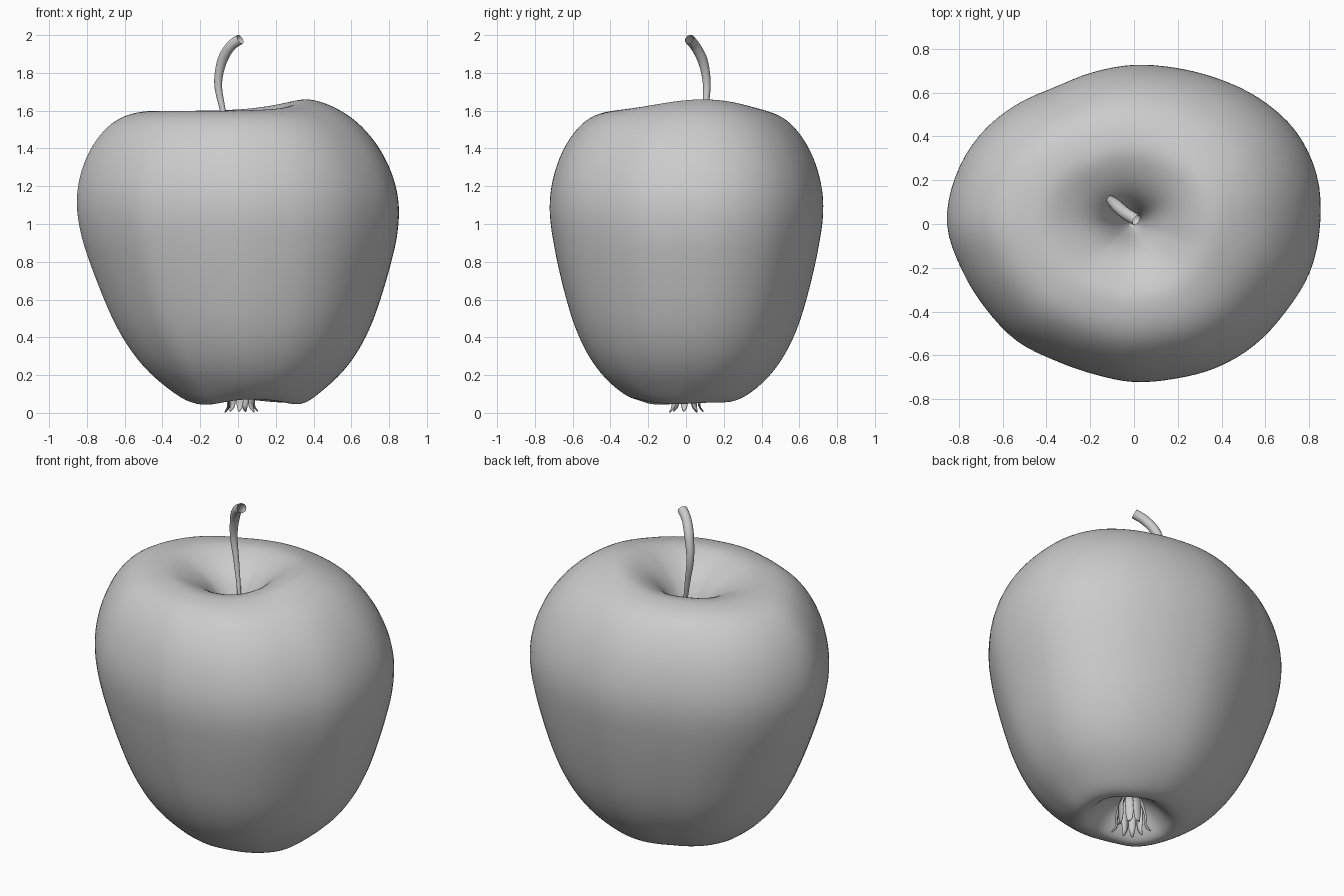
import bpy, bmesh, math, random
from mathutils import Vector

if "Cube" in bpy.data.objects:
    bpy.data.objects.remove(bpy.data.objects["Cube"])

random.seed(4)


def catmull(pts, steps, closed=False):
    """Smooth resampling of a short list of control points."""
    n = len(pts)
    pts = [Vector(p) for p in pts]
    at = (lambda i: pts[i % n]) if closed else (lambda i: pts[max(0, min(n - 1, i))])
    out = []
    for i in range(n if closed else n - 1):
        a, b, c, d = at(i - 1), at(i), at(i + 1), at(i + 2)
        for s in range(steps):
            t = s / steps
            out.append(0.5 * (2 * b + (c - a) * t + (2 * a - 5 * b + 4 * c - d) * t * t
                              + (3 * b - a - 3 * c + d) * t ** 3))
    if not closed:
        out.append(pts[-1])
    return out


def relax(pts, rounds):
    """Even out small wobbles along an open line."""
    for _ in range(rounds):
        pts = [pts[0]] + [(a + 2 * b + c) / 4 for a, b, c in zip(pts, pts[1:], pts[2:])] + [pts[-1]]
    return pts


def bump(a, degrees, sharp):
    """Smooth lobe of height 1 around one direction."""
    return math.exp(sharp * (math.cos(a - math.radians(degrees)) - 1))


def make_object(name, bm):
    bmesh.ops.recalc_face_normals(bm, faces=bm.faces)
    for f in bm.faces:
        f.smooth = True
    me = bpy.data.meshes.new(name)
    bm.to_mesh(me)
    bm.free()
    ob = bpy.data.objects.new(name, me)
    bpy.context.collection.objects.link(ob)
    return ob


def bridge(bm, rings, closed=True):
    for a, b in zip(rings, rings[1:]):
        n = len(a)
        for i in range(n if closed else n - 1):
            j = (i + 1) % n
            bm.faces.new((a[i], a[j], b[j], b[i]))


# Apple body: lobed outline swept along a profile (radius fraction, height)
outline = [.852, .866, .853, .812, .768, .739, .727, .718, .722, .766, .812, .842,
           .852, .812, .778, .755, .72, .71, .722, .732, .758, .782, .802, .835]
radii = [v.x for v in catmull([(r, 0) for r in outline], 4, True)]
profile = [(.015, .21), (.1, .195), (.18, .155), (.25, .105), (.325, .074), (.44, .1),
           (.585, .19), (.705, .31), (.803, .46), (.874, .62), (.933, .78),
           (.978, .93), (1.0, 1.07), (.987, 1.2), (.938, 1.33), (.864, 1.44),
           (.765, 1.53), (.66, 1.58), (.55, 1.602), (.45, 1.605), (.35, 1.58),
           (.25, 1.537), (.165, 1.475), (.1, 1.39), (.05, 1.295), (.012, 1.24)]
bm = bmesh.new()
rings = []
for p in relax(catmull(profile, 5), 5):
    ring = []
    for k, r in enumerate(radii):
        a = 2 * math.pi * k / len(radii)
        f, z = p
        shift = .05 * (1 - z / 1.05)
        # the lower half is a little rounder than the middle
        low = max(0, 1 - z / .9)
        sx, sy = 1 - .03 * low, 1 + .035 * low
        # raised shoulder on the right, fading down the side
        t = max(0, min(1, (p.y - .9) / .65))
        w = t * t * (3 - 2 * t) * math.exp(-((f - .4) / .28) ** 2)
        z += w * (.066 * bump(a, 13, 2.8) - .008)
        # wavy lower rim standing on three soft lobes
        if p.y < .6:
            lobes = .034 * bump(a, 210, 4) + .03 * bump(a, 345, 4) + .018 * bump(a, 50, 5)
            z -= lobes * math.exp(-((f - .33) / .13) ** 2)
        ring.append(bm.verts.new((shift + r * f * sx * math.cos(a),
                                  r * f * sy * math.sin(a), z)))
    rings.append(ring)
bridge(bm, rings)
bm.faces.new(rings[0])
bm.faces.new(rings[-1])
make_object("apple_body", bm)

# Stem: curved tube, thicker towards the tip
path = catmull([(0, .03, 1.22), (-.04, .07, 1.42), (-.08, .1, 1.6), (-.105, .11, 1.74),
                (-.085, .09, 1.86), (-.04, .05, 1.94), (.012, .018, 1.978)], 6)
bm = bmesh.new()
rings = []
for i, p in enumerate(path):
    t = i / (len(path) - 1)
    tan = (path[min(i + 1, len(path) - 1)] - path[max(i - 1, 0)]).normalized()
    u = tan.cross(Vector((1, 1, 0))).normalized()
    v = tan.cross(u)
    rad = .011 + .016 * min(1, max(0, (t - .2) / .5))
    rings.append([bm.verts.new(p + rad * (math.cos(q) * u + math.sin(q) * v))
                  for q in (2 * math.pi * k / 16 for k in range(16))])
bridge(bm, rings)
bm.faces.new(rings[0])
make_object("stem", bm)

# Calyx: narrow dried sepals curling outwards under the apple
bm = bmesh.new()
for s in range(8):
    a = 2 * math.pi * s / 8 + random.uniform(-.25, .25)
    out = Vector((math.cos(a), math.sin(a), 0))
    side = Vector((-out.y, out.x, 0))
    k = random.uniform(.75, 1)
    line = catmull([(.04, .21), (.065, .15), (.085 * k, .08),
                    (.075 * k + .01, .035), (.112 * k, .003 + .03 * (1 - k))], 4)
    rows = []
    for i, (r, z) in enumerate(line):
        t = i / (len(line) - 1)
        w = .022 * (1 - t ** 3) + .002
        c = Vector((.02, 0, z)) + out * r
        rows.append([bm.verts.new(c + side * w), bm.verts.new(c - out * .005),
                     bm.verts.new(c - side * w)])
    bridge(bm, rows, False)
sepals = make_object("calyx_sepals", bm)
thick = sepals.modifiers.new("thickness", 'SOLIDIFY')
thick.thickness = .004
thick.offset = 0
